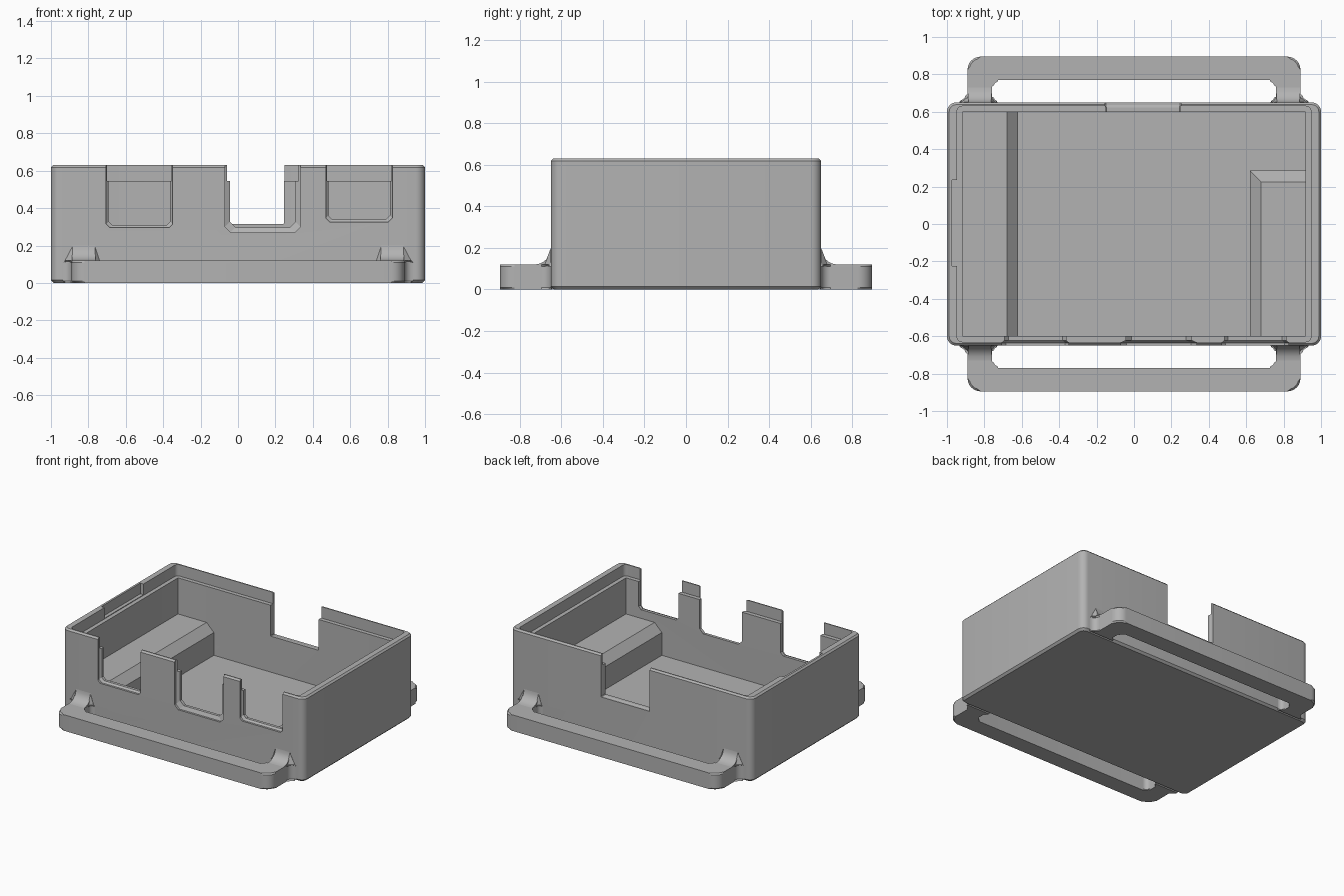
import bpy, bmesh, math
from mathutils import Vector

cube = bpy.data.objects.get("Cube")
if cube:
    bpy.data.objects.remove(cube, do_unlink=True)

grey = bpy.data.materials.new("plain_grey")
grey.use_nodes = True
GREY = (0.45, 0.45, 0.45, 1)
grey.diffuse_color = GREY
grey.node_tree.nodes["Principled BSDF"].inputs["Base Color"].default_value = GREY


def finish(name, bm, smooth=True):
    bmesh.ops.recalc_face_normals(bm, faces=bm.faces)
    mesh = bpy.data.meshes.new(name)
    bm.to_mesh(mesh)
    bm.free()
    mesh.materials.append(grey)
    ob = bpy.data.objects.new(name, mesh)
    bpy.context.collection.objects.link(ob)
    bpy.ops.object.select_all(action='DESELECT')
    ob.select_set(True)
    bpy.context.view_layer.objects.active = ob
    if smooth:
        bpy.ops.object.shade_smooth_by_angle(angle=math.radians(30))
    return ob


def loft(rings):
    """Skin matching rings of points and cap both ends."""
    bm = bmesh.new()
    rows = [[bm.verts.new(p) for p in ring] for ring in rings]
    n = len(rows[0])
    for a, b in zip(rows, rows[1:]):
        for i in range(n):
            j = (i + 1) % n
            bm.faces.new((a[i], a[j], b[j], b[i]))
    bm.faces.new(rows[0])
    bm.faces.new(rows[-1])
    return bm


def hull(points):
    bm = bmesh.new()
    for p in points:
        bm.verts.new(p)
    bmesh.ops.convex_hull(bm, input=bm.verts)
    return bm


def arc(cx, cy, r, start, end, steps=6):
    angles = [math.radians(start + (end - start) * i / steps) for i in range(steps + 1)]
    return [(cx + r * math.cos(a), cy + r * math.sin(a)) for a in angles]


def rounded_rect(hx, hy, r, z):
    pts = []
    for k, (sx, sy) in enumerate(((1, 1), (-1, 1), (-1, -1), (1, -1))):
        pts += arc(sx * (hx - r), sy * (hy - r), r, 90 * k, 90 * k + 90)
    return [(x, y, z) for x, y in pts]


def cut(ob, cutter):
    cutter.hide_render = True
    mod = ob.modifiers.new("cut", 'BOOLEAN')
    mod.operation = 'DIFFERENCE'
    mod.solver = 'EXACT'
    mod.object = cutter
    bpy.context.view_layer.objects.active = ob
    bpy.ops.object.modifier_apply(modifier=mod.name)
    bpy.data.objects.remove(cutter, do_unlink=True)


# Open tray: outer wall, thin lip, ledge and floor in one skin
TOP, LEDGE, FLOOR = 0.63, 0.545, 0.045
tray = finish("tray", loft([
    rounded_rect(0.985, 0.635, 0.035, 0),
    rounded_rect(1, 0.65, 0.05, 0.015),
    rounded_rect(1, 0.65, 0.05, TOP - 0.012),
    rounded_rect(0.988, 0.638, 0.038, TOP),
    rounded_rect(0.947, 0.63, 0.03, TOP),
    rounded_rect(0.947, 0.63, 0.03, LEDGE),
    rounded_rect(0.917, 0.6, 0.003, LEDGE),
    rounded_rect(0.917, 0.6, 0.003, FLOOR)]))


def notch(side, x0, x1, z0, step, corner):
    """Wall opening, wider on the outside by one step."""
    rings = []
    for y, s in ((0.7, 0), (0.635, 0), (0.622, step), (0.5, step)):
        a, b, z = x0 + s, x1 - s, z0 + s
        rings.append([(x, side * y, h) for x, h in (
            (a, 0.8), (a, z + corner), (a + corner, z),
            (b - corner, z), (b, z + corner), (b, 0.8))])
    cut(tray, finish("notch_cutter", loft(rings), False))


notch(-1, -0.705, -0.35, 0.295, 0.013, 0.02)
notch(-1, -0.07, 0.335, 0.27, 0.027, 0.03)
notch(-1, 0.47, 0.825, 0.327, 0.013, 0.02)
notch(1, -0.155, 0.25, 0.31, 0.004, 0.004)

# Shallow groove on the inside of one lip
cut(tray, finish("groove_cutter", hull(
    [(x, y, z) for x in (-0.973, -0.94) for y in (-0.225, 0.235)
     for z in (LEDGE + 0.005, 0.7)]), False))

# Raised platforms with chamfered top edges
BLOCK, CH = 0.275, 0.06
finish("long_platform", hull(
    [(x, y, z) for y in (-0.61, 0.61) for x, z in (
        (-0.93, 0.03), (-0.62, 0.03), (-0.62, BLOCK - CH),
        (-0.62 - CH, BLOCK), (-0.93, BLOCK))]))
finish("short_platform", hull(
    [(x, y, z) for z, c in ((0.03, 0), (BLOCK - CH, 0), (BLOCK, CH))
     for x in (0.62 + c, 0.93) for y in (-0.61, 0.285 - c)]))

# Strap loops on front and back, with curved roots rising up the wall
LOOP = 0.12
half = (arc(0.82, 0.825, 0.07, 90, 0) + arc(0.935, 0.695, 0.045, 180, 270)
        + [(0.935, 0.64), (0.73, 0.64)] + arc(0.73, 0.68, 0.03, -90, 0)
        + arc(0.725, 0.735, 0.035, 0, 90))
outline = half + [(-x, y) for x, y in reversed(half)]

for side, name in ((-1, "front"), (1, "back")):
    bm = loft([[(x, side * y, z) for x, y in outline] for z in (0, LOOP)])
    rims = [e for e in bm.edges if abs(e.verts[0].co.z - e.verts[1].co.z) < 1e-5]
    bmesh.ops.bevel(bm, geom=rims, offset=0.01, segments=1, affect='EDGES')
    finish(name + "_strap_loop", bm)

    for sx, tag in ((1, "left"), (-1, "right")):
        curve = arc(0.73, 0.2, 0.08, 180, 270)
        profile = [(0.64, 0.2)] + curve + [(0.73, 0.11), (0.64, 0.11)]
        finish(f"{name}_{tag}_root", loft(
            [[(sx * x, side * y, z) for y, z in profile] for x in (0.762, 0.888)]))
        # Small tapering gussets beside each root
        for x, out, part in ((0.885, 0.93, "outer"), (0.765, 0.737, "inner")):
            finish(f"{name}_{tag}_{part}_gusset", hull(
                [(sx * a, side * b, z) for a, b, z in (
                    (x, 0.685, 0.11), (x, 0.64, 0.11), (out, 0.64, 0.11),
                    (out, 0.65, 0.11), (x, 0.652, 0.195), (x, 0.64, 0.195))]))
